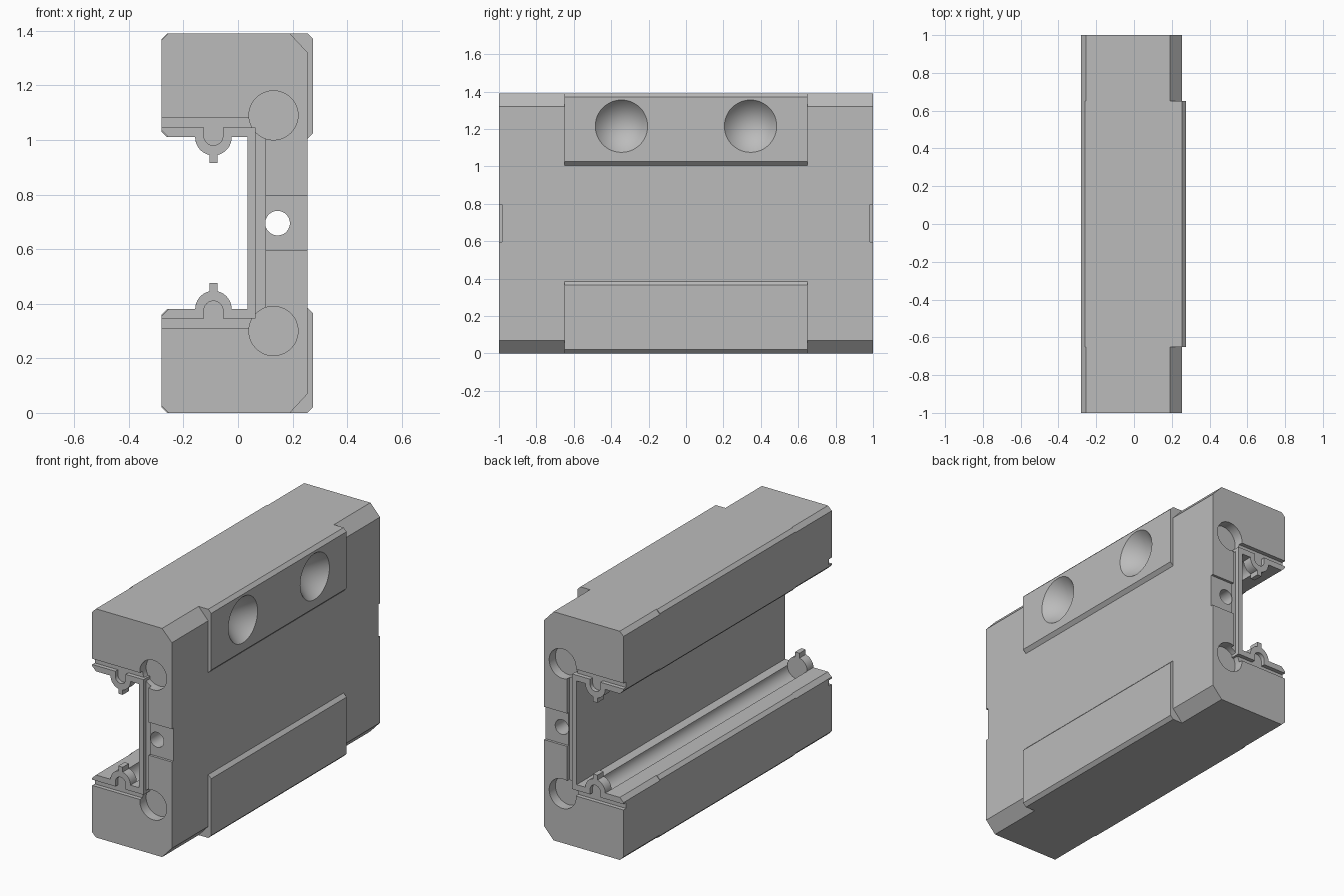
import bpy, bmesh, math
from mathutils import Matrix

H = 1.39          # overall height
BLOCK_END = 0.65  # half length of the central block
TRACK = (-0.09, 0.38)

cube = bpy.data.objects.get("Cube")
if cube:
    bpy.data.objects.remove(cube, do_unlink=True)

grey = bpy.data.materials.new("plain_grey")
grey.use_nodes = True
colour = (0.5, 0.5, 0.5, 1)
grey.diffuse_color = colour
grey.node_tree.nodes["Principled BSDF"].inputs["Base Color"].default_value = colour


def finish(name, bm):
    bmesh.ops.recalc_face_normals(bm, faces=bm.faces)
    mesh = bpy.data.meshes.new(name)
    bm.to_mesh(mesh)
    bm.free()
    mesh.materials.append(grey)
    ob = bpy.data.objects.new(name, mesh)
    bpy.context.collection.objects.link(ob)
    return ob


def prism(name, pts, y0, y1):
    """Extrude an x/z outline along y."""
    bm = bmesh.new()
    face = bm.faces.new([bm.verts.new((x, y0, z)) for x, z in pts])
    new = bmesh.ops.extrude_face_region(bm, geom=[face])["geom"]
    bmesh.ops.translate(bm, vec=(0, y1 - y0, 0),
                        verts=[v for v in new if isinstance(v, bmesh.types.BMVert)])
    return finish(name, bm)


def arc(cx, cz, r, a0, a1, n=12):
    angles = [math.radians(a0 + (a1 - a0) * i / n) for i in range(n + 1)]
    return [(cx + r * math.cos(a), cz + r * math.sin(a)) for a in angles]


def flip(pts):
    return [(x, H - z) for x, z in reversed(pts)]


def rect(x0, x1, z0, z1):
    return [(x0, z0), (x1, z0), (x1, z1), (x0, z1)]


def disc(cx, cz, r, n=48):
    return arc(cx, cz, r, 0, 360, n)[:-1]


def cone(y, z, r, depth):
    """Pointed countersink going in from the +x face."""
    bm = bmesh.new()
    out = 0.02
    bmesh.ops.create_cone(bm, cap_ends=True, segments=48, radius1=0,
                          radius2=r * (depth + out) / depth, depth=depth + out)
    bmesh.ops.remove_doubles(bm, verts=bm.verts, dist=1e-5)
    centre = 0.275 + out - (depth + out) / 2
    bm.transform(Matrix.Translation((centre, y, z)) @ Matrix.Rotation(math.pi / 2, 4, 'Y'))
    return finish("cutter", bm)


def select(ob):
    bpy.ops.object.select_all(action='DESELECT')
    ob.select_set(True)
    bpy.context.view_layer.objects.active = ob


def cut(ob, cutters):
    select(ob)
    for c in cutters:
        c.hide_render = True
        m = ob.modifiers.new("cut", 'BOOLEAN')
        m.operation, m.solver, m.object = 'DIFFERENCE', 'EXACT', c
        bpy.ops.object.modifier_apply(modifier=m.name)
        bpy.data.objects.remove(c, do_unlink=True)


def smooth(ob):
    select(ob)
    bpy.ops.object.shade_smooth_by_angle(angle=math.radians(30))


def tracks(y0, y1):
    lower = disc(*TRACK, 0.067)
    return [prism("cutter", p, y0, y1) for p in (lower, flip(lower))]


def bore(y0, y1):
    return prism("cutter", disc(0.145, H / 2, 0.045), y0, y1)


# Central block with mounting pads, countersinks and ball tracks
half = [(0.255, 0.385), (0.275, 0.365), (0.275, 0.02), (0.255, 0), (-0.26, 0),
        (-0.28, 0.02), (-0.28, 0.36), (-0.26, 0.38), (0.035, 0.38)]
block = prism("central_block", half + flip(half), -BLOCK_END, BLOCK_END)
cut(block, tracks(-0.7, 0.7) + [bore(-0.7, 0.7)]
    + [cone(y, z, 0.14, 0.17) for y in (-0.345, 0.345) for z in (0.175, H - 0.175)])
smooth(block)

# Outlines of the end caps and the seals
cap_half = [(0.255, 0.07), (0.19, 0), (-0.255, 0), (-0.28, 0.025),
            (-0.28, 0.355), (-0.255, 0.38), (0.035, 0.38)]
tx, tz = TRACK
seal_half = ([(0.065, 0.345), (tx + 0.035, 0.345)] + arc(tx, 0.375, 0.035, 0, 180)
             + [(tx - 0.035, 0.345), (-0.28, 0.345), (-0.28, 0.355), (-0.255, 0.38)]
             + arc(tx, tz, 0.067, 180, 103, 8)
             + [(tx - 0.015, 0.475), (tx + 0.015, 0.475)]
             + arc(tx, tz, 0.067, 77, 0, 8) + [(0.035, 0.38)])
nub = arc(tx, tz, 0.067, 0, 180) + [(tx - 0.067, 0.33), (tx + 0.067, 0.33)]

for side, s in (("front", -1), ("back", 1)):
    # End cap with seal recess, centre notch and round pockets
    cap = prism(side + "_end_cap", cap_half + flip(cap_half), s * BLOCK_END, s)
    pocket = disc(0.13, 0.3, 0.09)
    cut(cap, [prism("cutter", rect(-0.3, 0.1, 0.31, H - 0.31), s * 0.975, s * 1.1),
              prism("cutter", rect(0.09, 0.3, 0.595, 0.795), s * 0.985, s * 1.1),
              prism("cutter", pocket, s * 0.94, s * 1.1),
              prism("cutter", flip(pocket), s * 0.94, s * 1.1),
              bore(s * 0.6, s * 1.1)] + tracks(s * 0.6, s * 0.94))
    smooth(cap)

    # Seal lip and the backing behind its arches
    smooth(prism(side + "_seal", seal_half + flip(seal_half), s * 0.94, s))
    for level, pts in (("lower", nub), ("upper", flip(nub))):
        smooth(prism(side + "_" + level + "_seal_backing", pts, s * 0.94, s * 0.975))
